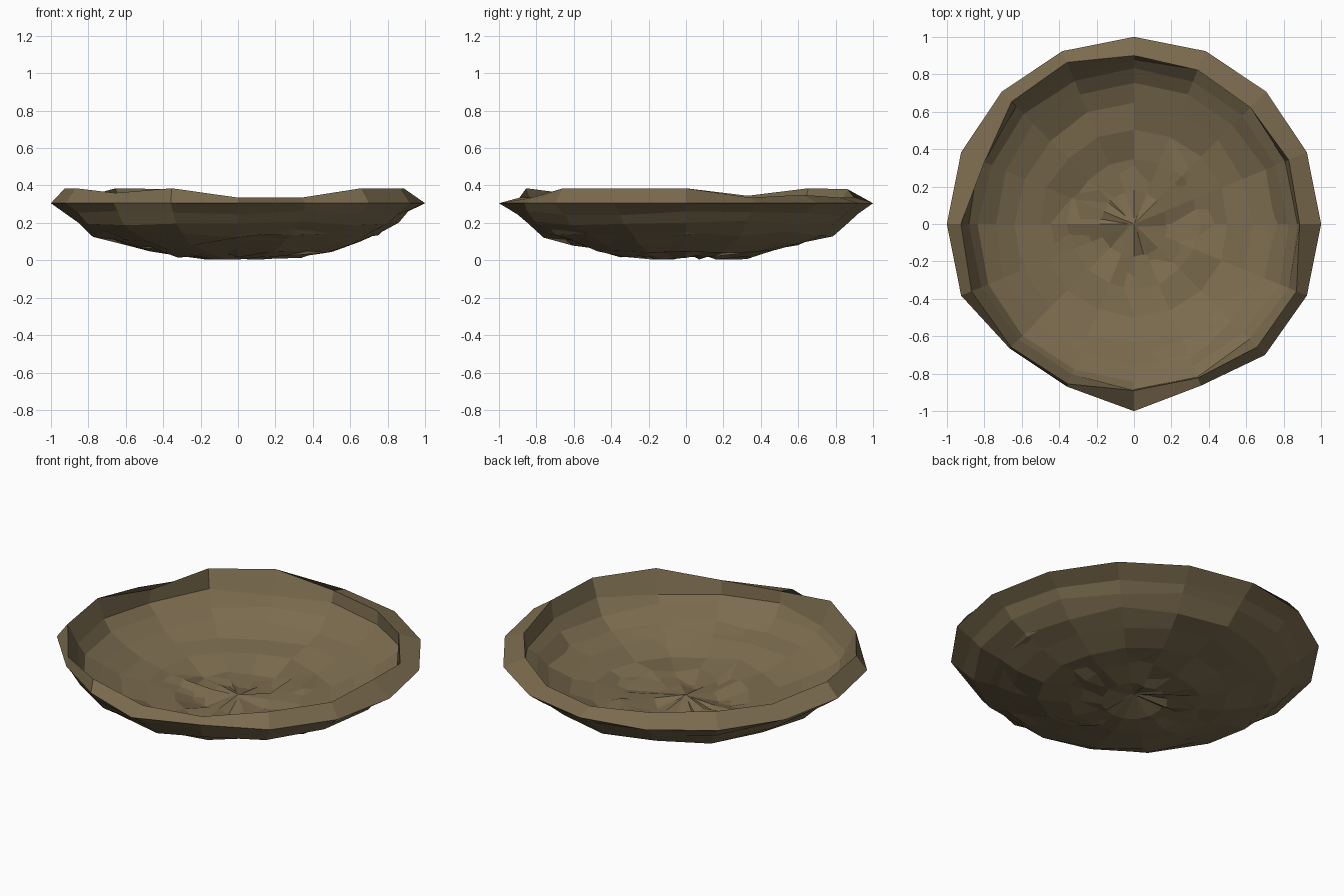
import bpy, bmesh, math, random

if "Cube" in bpy.data.objects:
    bpy.data.objects.remove(bpy.data.objects["Cube"])

random.seed(11)
SEG, RINGS = 16, 8

# uneven rim: crest heights, crest radii and outer edge radii around the bowl
rim_z = [.385, .335, .35, .335, .335, .38, .385, .345,
         .385, .385, .36, .385, .335, .335, .385, .385]
crest_r = [.885, .895, .88, .89, .9, .935, .925, .865,
           .925, .94, .93, .925, .89, .89, .93, .94]
rim_r = [1, 1, 1, 1, 1, 1, 1, 1, 1, 1, .94, .94, 1, .935, .99, 1]

bm = bmesh.new()


def bowl_surface(radius, base, top, centre, noise, edge):
    """Squashed hemisphere of rough flat facets; returns its top ring."""
    mid = bm.verts.new((0, 0, centre))
    prev = None
    for k in range(1, RINGS + 1):
        a = k / RINGS * math.pi / 2
        ring = []
        for i in range(SEG):
            t = math.tau * i / SEG
            if k == RINGS:
                r, z = edge(i)
            else:
                r = radius * math.sin(a) * random.uniform(.98, 1.02)
                z = top - (top - base) * math.cos(a)
                rough = noise * (1.8 if k <= 2 else 1.1)
                z = max(.004, z + random.uniform(-.5, 1) * rough)
            ring.append(bm.verts.new((r * math.cos(t), r * math.sin(t), z)))
        for i in range(SEG):
            j = (i + 1) % SEG
            if prev:
                bm.faces.new((prev[i], prev[j], ring[j], ring[i]))
            else:
                bm.faces.new((mid, ring[j], ring[i]))
        prev = ring
    return prev


# outer skin, inner skin (crossing it in places) and sloping rim
outer = bowl_surface(.93, 0, .30, .055, .024, lambda i: (rim_r[i], .305))
inner = bowl_surface(.9, .008, .32, .06, .024, lambda i: (crest_r[i], rim_z[i]))
for i in range(SEG):
    j = (i + 1) % SEG
    bm.faces.new((outer[i], outer[j], inner[j], inner[i]))
bmesh.ops.recalc_face_normals(bm, faces=bm.faces)

mesh = bpy.data.meshes.new("bowl")
bm.to_mesh(mesh)
bm.free()
bowl = bpy.data.objects.new("bowl", mesh)
bpy.context.collection.objects.link(bowl)

# earthy brown
mat = bpy.data.materials.new("earth_brown")
mat.diffuse_color = (.2, .15, .078, 1)
mat.use_nodes = True
mat.node_tree.nodes["Principled BSDF"].inputs["Base Color"].default_value = mat.diffuse_color
mesh.materials.append(mat)
